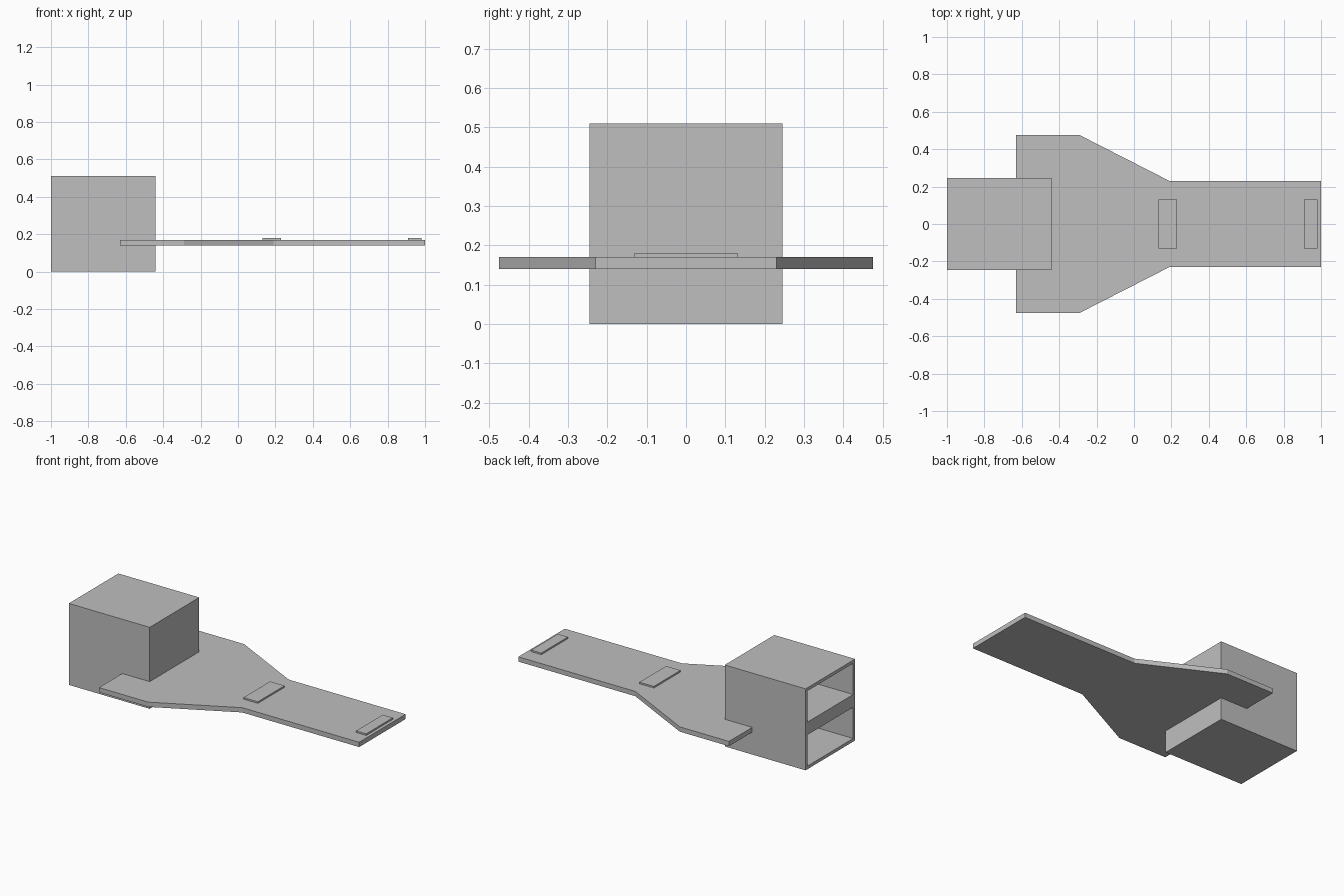
import bpy
import bmesh

default = bpy.data.objects.get("Cube")
if default:
    bpy.data.objects.remove(default, do_unlink=True)

grey = bpy.data.materials.new("plain grey")
grey.use_nodes = True
colour = (0.52, 0.52, 0.52, 1)
grey.diffuse_color = colour
grey.node_tree.nodes["Principled BSDF"].inputs["Base Color"].default_value = colour


def prism(name, outline, z0, z1):
    """Extrude a flat outline from z0 up to z1."""
    bm = bmesh.new()
    base = bm.faces.new([bm.verts.new((x, y, z0)) for x, y in outline])
    top = bmesh.ops.extrude_face_region(bm, geom=[base])["geom"]
    verts = [v for v in top if isinstance(v, bmesh.types.BMVert)]
    bmesh.ops.translate(bm, verts=verts, vec=(0, 0, z1 - z0))
    bmesh.ops.recalc_face_normals(bm, faces=bm.faces)
    mesh = bpy.data.meshes.new(name)
    bm.to_mesh(mesh)
    bm.free()
    mesh.materials.append(grey)
    obj = bpy.data.objects.new(name, mesh)
    bpy.context.collection.objects.link(obj)
    return obj


def box(name, x0, x1, half_y, z0, z1):
    outline = [(x0, -half_y), (x1, -half_y), (x1, half_y), (x0, half_y)]
    return prism(name, outline, z0, z1)


# Tapered circuit board, mirrored about its long axis
side = [(-0.63, 0.475), (-0.29, 0.475), (0.19, 0.23), (1.0, 0.23)]
prism("board", side + [(x, -y) for x, y in reversed(side)], 0.14, 0.17)

# Raised pads on the board
for name, x0, x1 in (("middle_pad", 0.13, 0.23), ("end_pad", 0.91, 0.98)):
    box(name, x0, x1, 0.132, 0.17, 0.18)

# Socket housing with two stacked openings in its outer end
housing = box("socket_housing", -1.0, -0.44, 0.245, 0, 0.51)
for name, z0, z1 in (("lower", 0.02, 0.215), ("upper", 0.295, 0.49)):
    cutter = box(name + "_opening_cutter", -1.1, -0.46, 0.225, z0, z1)
    cutter.hide_render = True
    cutter.hide_viewport = True
    cut = housing.modifiers.new(name + " opening", 'BOOLEAN')
    cut.operation = 'DIFFERENCE'
    cut.solver = 'EXACT'
    cut.object = cutter
